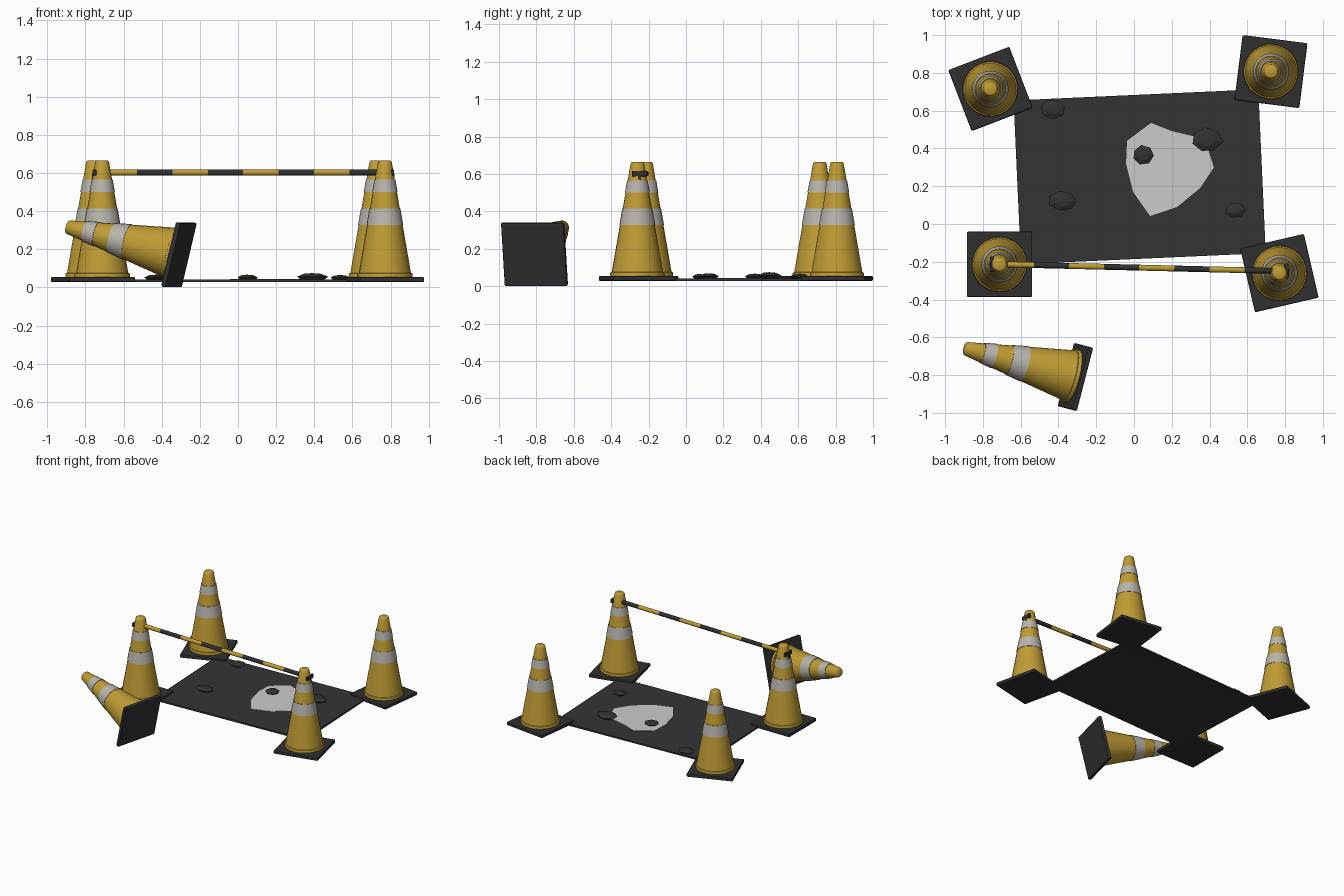
import bpy, bmesh, math, random
from mathutils import Matrix, Vector

if "Cube" in bpy.data.objects:
    bpy.data.objects.remove(bpy.data.objects["Cube"])

random.seed(4)
GROUND = 0.028          # underside of the slab and standing cones


def mat(name, r, g, b):
    m = bpy.data.materials.new(name)
    m.diffuse_color = (r, g, b, 1)
    m.use_nodes = True
    m.node_tree.nodes["Principled BSDF"].inputs["Base Color"].default_value = m.diffuse_color
    return m


YELLOW = mat("cone_yellow", 0.53, 0.335, 0.035)
BAND = mat("reflective_grey", 0.48, 0.46, 0.42)
RUBBER = mat("black_rubber", 0.03, 0.03, 0.031)
ASPHALT = mat("asphalt", 0.034, 0.034, 0.035)
PAINT = mat("pale_paint", 0.60, 0.60, 0.60)
STONE = mat("dark_stone", 0.032, 0.032, 0.034)


def finish(name, bm, mats, matrix=None, smooth=False):
    bmesh.ops.recalc_face_normals(bm, faces=bm.faces)
    me = bpy.data.meshes.new(name)
    bm.to_mesh(me)
    bm.free()
    for m in mats:
        me.materials.append(m)
    ob = bpy.data.objects.new(name, me)
    bpy.context.collection.objects.link(ob)
    if matrix:
        ob.matrix_world = matrix
    if smooth:
        bpy.ops.object.select_all(action='DESELECT')
        ob.select_set(True)
        bpy.context.view_layer.objects.active = ob
        bpy.ops.object.shade_smooth_by_angle(angle=math.radians(35))
    return ob


def box(name, size, centre, m, matrix=None, bevel=0):
    bm = bmesh.new()
    bmesh.ops.create_cube(bm, size=1, matrix=Matrix.Translation(centre) @ Matrix.Diagonal((*size, 1)))
    if bevel:
        bmesh.ops.bevel(bm, geom=bm.edges[:], offset=bevel, segments=2, affect='EDGES', profile=0.5)
    return finish(name, bm, [m], matrix)


def lathe(name, profile, mats, matrix, n=24):
    # profile rows: radius, height, material of the strip above
    bm = bmesh.new()
    rings = [[bm.verts.new((r * math.cos(2 * math.pi * i / n), r * math.sin(2 * math.pi * i / n), z))
              for i in range(n)] for r, z, _ in profile]
    for k in range(len(rings) - 1):
        for i in range(n):
            j = (i + 1) % n
            f = bm.faces.new((rings[k][i], rings[k][j], rings[k + 1][j], rings[k + 1][i]))
            f.material_index = profile[k][2]
    bm.faces.new(rings[0]).material_index = profile[0][2]
    bm.faces.new(rings[-1]).material_index = profile[-1][2]
    return finish(name, bm, mats, matrix, True)


# Cone: square rubber foot, lipped body, two slightly raised bands
def radius(z):
    return 0.137 + (0.036 - 0.137) * (z - 0.047) / (0.63 - 0.047)


profile = [(0.144, 0.022, 0), (0.146, 0.040, 0), (0.143, 0.046, 0), (radius(0.048), 0.048, 0)]
for lo, hi in ((0.300, 0.387), (0.473, 0.537)):
    profile += [(radius(lo), lo, 0), (radius(lo) + 0.003, lo, 1),
                (radius(hi) + 0.003, hi, 0), (radius(hi), hi, 0)]
profile += [(radius(0.627), 0.627, 0), (0.033, 0.634, 0), (0.028, 0.637, 0)]


def cone(label, matrix):
    box(label + "_cone_foot", (0.346, 0.346, 0.027), (0, 0, 0.0135), RUBBER, matrix, 0.007)
    lathe(label + "_cone_body", profile, [YELLOW, BAND], matrix)


for label, x, y, deg in (("back_left", -0.76, 0.715, 21), ("back_right", 0.725, 0.807, -7.2),
                         ("front_left", -0.712, -0.214, 0), ("front_right", 0.77, -0.26, 13)):
    cone(label, Matrix.Translation((x, y, GROUND)) @ Matrix.Rotation(math.radians(deg), 4, 'Z'))

# Fallen cone: axis points left and a little back and up
axis = Vector((-0.94, 0.243, 0.235)).normalized()
side = Vector((0, 0, 1)).cross(axis).normalized()
up = side.cross(axis)
rot = Matrix((up, side, axis)).transposed().to_4x4()
cone("fallen", Matrix.Translation(Vector((-0.31, -0.81, 0.171)) - axis * 0.0135) @ rot)

# Asphalt slab
slab = Matrix.Translation((0.03, 0.25, GROUND)) @ Matrix.Rotation(math.radians(2.6), 4, 'Z')
box("asphalt_slab", (1.297, 0.868, 0.013), (0, 0, 0.0065), ASPHALT, slab)
TOP = GROUND + 0.013

# Pale patch on the slab
outline = [(0.09, 0.535), (0.20, 0.492), (0.375, 0.45), (0.423, 0.30), (0.35, 0.19),
           (0.228, 0.09), (0.085, 0.042), (-0.005, 0.17), (-0.042, 0.32), (-0.037, 0.44)]
bm = bmesh.new()
face = bm.faces.new([bm.verts.new((x, y, TOP - 0.001)) for x, y in outline])
ext = bmesh.ops.extrude_face_region(bm, geom=[face])
bmesh.ops.translate(bm, vec=(0, 0, 0.004), verts=[v for v in ext["geom"] if isinstance(v, bmesh.types.BMVert)])
finish("pale_patch", bm, [PAINT])

# Loose flat stones
for k, (x, y, rx, ry, h) in enumerate(((-0.43, 0.61, 0.07, 0.053, 0.026), (0.385, 0.445, 0.085, 0.068, 0.034),
                                       (0.047, 0.365, 0.056, 0.052, 0.026), (-0.378, 0.122, 0.08, 0.055, 0.028),
                                       (0.535, 0.073, 0.054, 0.04, 0.024))):
    bm = bmesh.new()
    turn = random.uniform(0, 1)
    wob = [random.uniform(0.9, 1.06) for _ in range(7)]
    rings = []
    for s, z in ((0.75, 0.0), (1.0, 0.45), (0.55, 0.9)):
        rings.append([bm.verts.new((x + rx * s * w * math.cos(turn + i * math.tau / 7),
                                    y + ry * s * w * math.sin(turn + i * math.tau / 7), TOP + h * z))
                      for i, w in enumerate(wob)])
    for a, b in zip(rings, rings[1:]):
        for i in range(7):
            j = (i + 1) % 7
            bm.faces.new((a[i], a[j], b[j], b[i]))
    bm.faces.new(rings[0])
    peak = bm.verts.new((x, y, TOP + h))
    for i in range(7):
        bm.faces.new((rings[2][i], rings[2][(i + 1) % 7], peak))
    finish(f"stone_{k + 1}", bm, [STONE])

# Striped bar between the front cones, eight equal lengths
a, b = Vector((-0.715, -0.213, 0.602)), Vector((0.77, -0.249, 0.602))
d = b - a
bar = Matrix.Translation(a) @ d.to_track_quat('Z', 'Y').to_matrix().to_4x4()
lathe("striped_bar", [(0.0155, d.length * i / 8, i % 2) for i in range(9)], [YELLOW, RUBBER], bar, 16)

# End clips: cross plate with a short tongue below
for label, p, s in (("left", a, -1), ("right", b, 1)):
    box(label + "_clip_plate", (0.02, 0.08, 0.03), p + Vector((s * 0.038, 0, 0)), RUBBER, None, 0.003)
    box(label + "_clip_tongue", (0.016, 0.016, 0.04), p + Vector((s * 0.042, 0, -0.025)), RUBBER)
